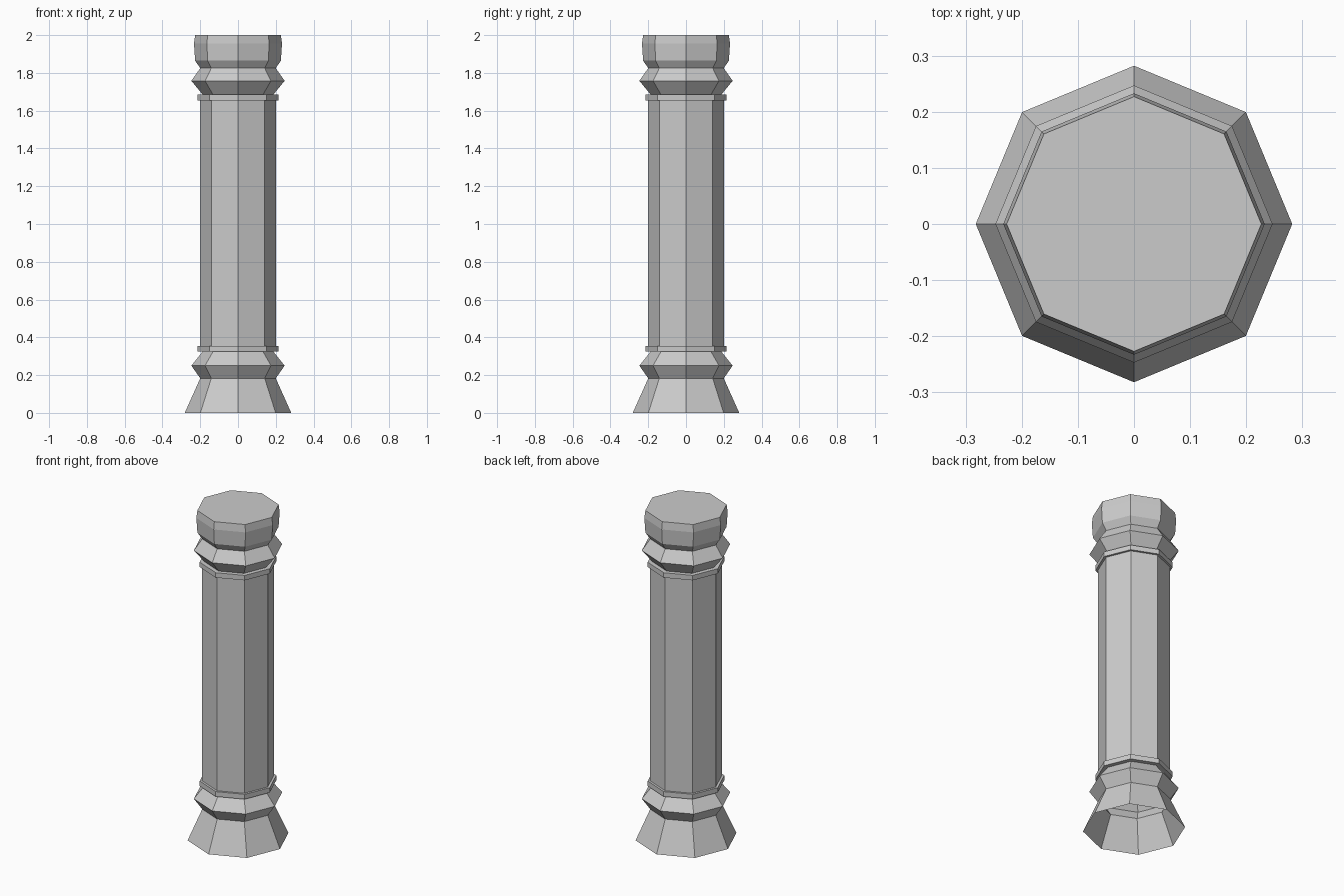
import bpy, bmesh
from math import cos, sin, pi

if "Cube" in bpy.data.objects:
    bpy.data.objects.remove(bpy.data.objects["Cube"])

SIDES = 8


def lathe(name, profile, cap_top=False):
    """Eight-sided open shell from (radius, height) pairs, listed bottom to top."""
    bm = bmesh.new()
    rings = [[bm.verts.new((r * cos(2 * pi * i / SIDES), r * sin(2 * pi * i / SIDES), z))
              for i in range(SIDES)] for r, z in profile]
    for low, high in zip(rings, rings[1:]):
        for i in range(SIDES):
            j = (i + 1) % SIDES
            bm.faces.new((low[i], low[j], high[j], high[i]))
    if cap_top:
        bm.faces.new(rings[-1])
    mesh = bpy.data.meshes.new(name)
    bm.to_mesh(mesh)
    bm.free()
    obj = bpy.data.objects.new(name, mesh)
    bpy.context.collection.objects.link(obj)
    return obj


# Flared foot with a pinched waist, open underneath
lathe("base", [(0.282, 0), (0.2, 0.183), (0.247, 0.25), (0.187, 0.325)])

# Thin collars at both ends of the shaft
for name, z, inner_low, inner_high in (("lower_collar", 0.325, 0.187, 0.2),
                                       ("upper_collar", 1.655, 0.2, 0.187)):
    lathe(name, [(inner_low, z), (0.214, z), (0.214, z + 0.03), (inner_high, z + 0.03)])

# Straight shaft
lathe("shaft", [(0.2, 0.355), (0.2, 1.655)])

# Capital: moulding, neck and chamfered block with a flat top
lathe("capital", [(0.187, 1.685), (0.247, 1.758), (0.2, 1.825), (0.227, 1.865),
                  (0.233, 1.955), (0.227, 2.0)], cap_top=True)
